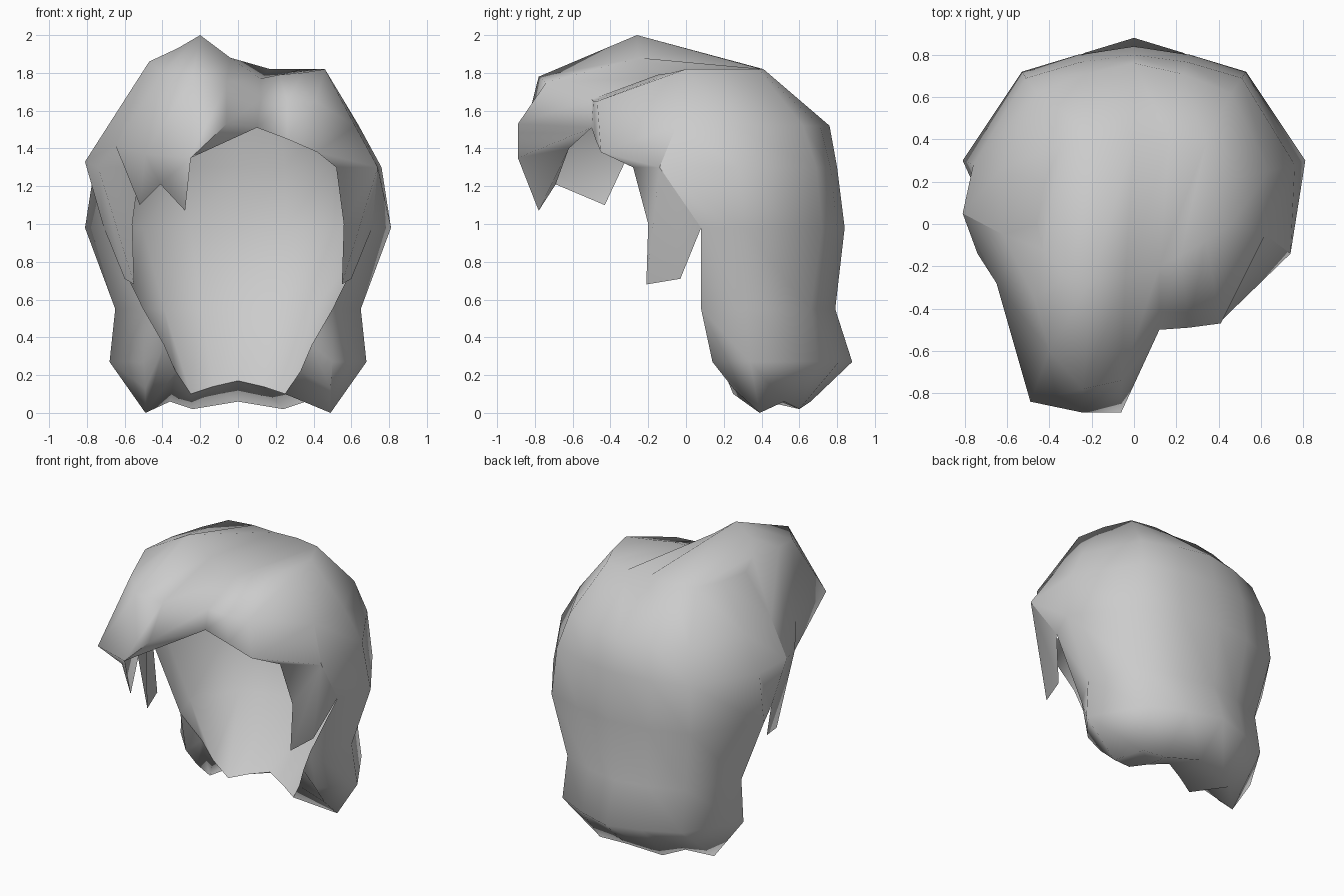
import bpy, bmesh
from math import radians
from mathutils import Vector

cube = bpy.data.objects.get("Cube")
if cube:
    bpy.data.objects.remove(cube)

grey = bpy.data.materials.new("hair_grey")
grey.use_nodes = True
colour = (.6, .6, .6, 1)
grey.diffuse_color = colour
grey.node_tree.nodes["Principled BSDF"].inputs["Base Color"].default_value = colour

bm = bmesh.new()


def face(*points):
    """Add one face, skipping repeated corners."""
    corners = []
    for p in points:
        if not any((Vector(p) - Vector(c)).length < .001 for c in corners):
            corners.append(p)
    if len(corners) > 2:
        bm.faces.new([bm.verts.new(c) for c in corners])


def strip(upper, lower):
    """Bridge two rows that have the same number of points."""
    for i in range(len(upper) - 1):
        face(upper[i], upper[i + 1], lower[i + 1], lower[i])


def mirror(p):
    return (-p[0], p[1], p[2])


def full_row(half):
    """Mirror a half row whose last point lies on the centre plane."""
    return half + [mirror(p) for p in reversed(half[:-1])]


def shell_row(z, front, side, corner, back):
    rear = (corner[0] * .5, (corner[1] + back) / 2 + .02)
    return full_row([(x, y, z) for x, y in (front, side, corner, rear, (0, back))])


def lining(row, scale):
    """Shrink a shell row inward while keeping its front ends."""
    return [row[0]] + [(x * scale, y * scale, z) for x, y, z in row[1:-1]] + [row[-1]]


# Back and sides, crown to nape
shell = [
    shell_row(1.82, (.46, 0), (.42, .2), (.34, .38), .4),
    shell_row(1.52, (.62, -.05), (.64, .25), (.46, .62), .76),
    shell_row(1.3, (.74, -.14), (.76, .28), (.51, .69), .8),
    shell_row(.98, (.71, .08), (.81, .3), (.53, .72), .84),
    shell_row(.55, (.5, .08), (.65, .32), (.45, .66), .79),
    shell_row(.27, (.5, .14), (.68, .34), (.46, .7), .88),
]
burn_top = shell[2][0]
shell[2][-1] = (-.81, .05, 1.33)
for upper, lower in zip(shell, shell[1:]):
    strip(upper, lower)

# Pointed hem, underside lip and inner bowl
hem = full_row([(.49, .25, .13), (.49, .39, 0), (.36, .52, .06), (.24, .6, .02), (0, .66, .06)])
lip = full_row([(.39, .16, .36), (.33, .2, .22), (.25, .25, .1), (.13, .3, .14), (0, .35, .17)])
bowl = [lining(row, s) for row, s in zip(shell[1:5], (.97, .97, .95, .87))] + [lip]
strip(shell[5], hem)
strip(hem, lip)
for upper, lower in zip(bowl, bowl[1:]):
    strip(upper, lower)
for end in (0, -1):
    face(shell[4][end], shell[5][end], lip[end])
    face(shell[5][end], hem[end], lip[end])

# Swept fringe, joined to the front ends of the shell
part_line = [shell[0][0], (.34, -.08, 1.8), (.22, -.15, 1.79), (.12, -.2, 1.77),
             (-.04, -.25, 1.88), (-.2, -.26, 2), (-.32, -.25, 1.93),
             (-.43, -.12, 1.87), shell[0][-1]]
brow = [shell[1][0], (.41, -.47, 1.65), (.26, -.49, 1.65), (.12, -.5, 1.66),
        (-.06, -.74, 1.75), (-.24, -.78, 1.78), (-.4, -.6, 1.8),
        (-.47, -.35, 1.86), shell[1][-1]]
edge = [burn_top, (.42, -.45, 1.38), (.26, -.48, 1.45), (.1, -.5, 1.51),
        (-.06, -.89, 1.53), (-.25, -.89, 1.35), (-.49, -.84, 1.37),
        (-.65, -.28, 1.42), shell[2][-1]]
strip(shell[0], part_line)
strip(part_line, brow)
strip(brow, edge)

# Two hanging locks, the front one with an inner side
front_tip, notch, side_tip = (-.28, -.78, 1.07), (-.41, -.69, 1.21), (-.52, -.43, 1.1)
inside = (-.3, -.62, 1.4)
face(edge[5], front_tip, notch, edge[6])
face(edge[6], notch, side_tip, edge[7])
face(edge[5], inside, front_tip)
face(inside, notch, front_tip)
face(edge[3], inside, edge[5], edge[4])

# Sideburns
temple, middle = (.52, -.28, 1.3), (.56, -.2, 1)
tip_front, tip_back = (.55, -.21, .68), (.6, -.03, .71)
for flip, corner in ((lambda p: p, edge[1]), (mirror, mirror(edge[7]))):
    for points in ((corner, temple, burn_top), (burn_top, temple, middle),
                   (burn_top, middle, tip_front, tip_back),
                   (burn_top, tip_back, shell[3][0])):
        face(*[flip(p) for p in points])

# Wider temple on the right
face(edge[7], mirror(burn_top), edge[8])
face(mirror(burn_top), shell[3][-1], edge[8])

bmesh.ops.remove_doubles(bm, verts=bm.verts[:], dist=.001)
bmesh.ops.recalc_face_normals(bm, faces=bm.faces[:])
mesh = bpy.data.meshes.new("swept_hair")
bm.to_mesh(mesh)
bm.free()
mesh.materials.append(grey)
hair = bpy.data.objects.new("swept_hair", mesh)
bpy.context.collection.objects.link(hair)
bpy.context.view_layer.objects.active = hair
hair.select_set(True)
bpy.ops.object.shade_smooth_by_angle(angle=radians(75))
